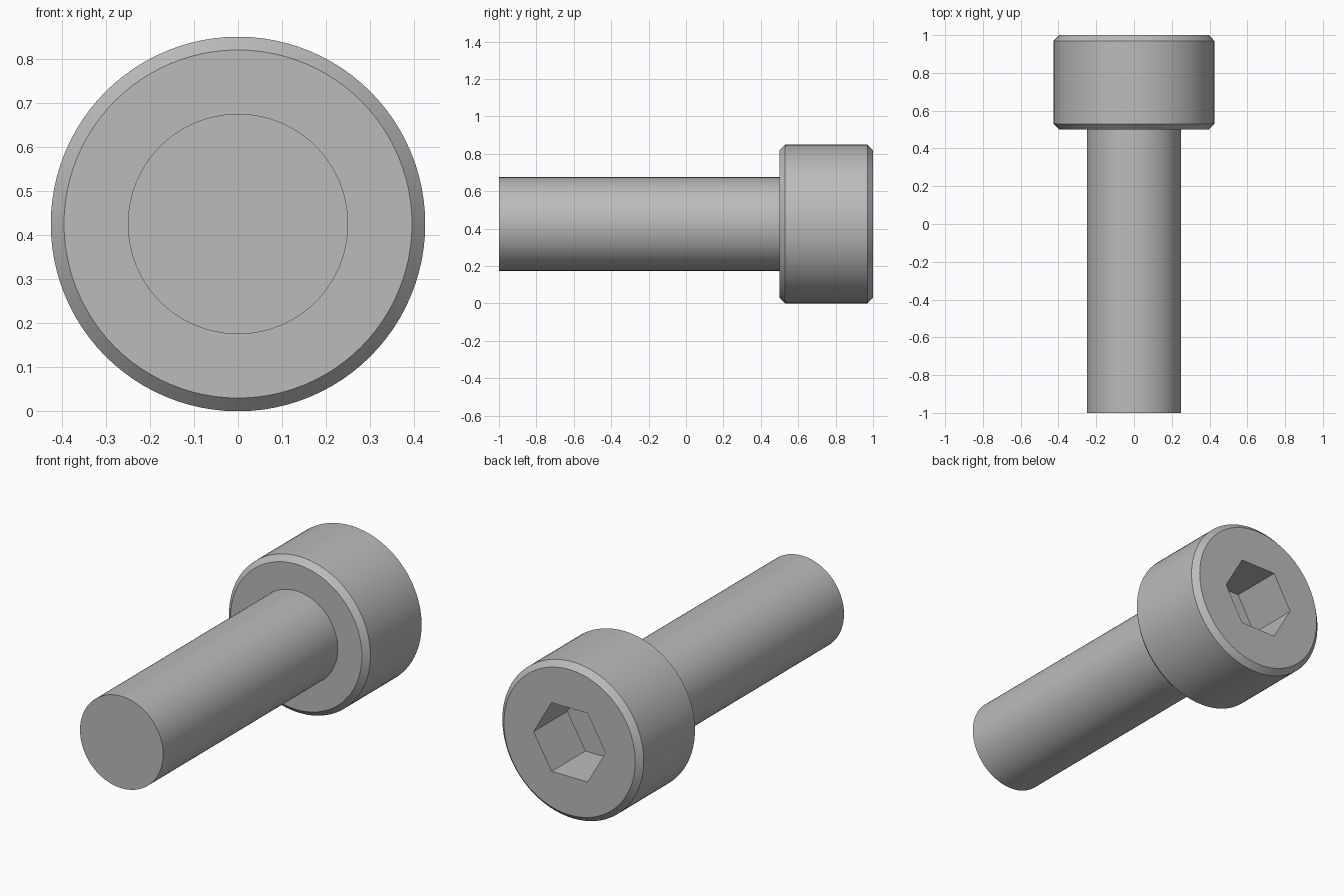
import bpy
import bmesh
from math import cos, sin, pi, radians

SEGMENTS = 96          # multiple of six, so hexagon corners fall on vertices
AXIS_HEIGHT = 0.425

old = bpy.data.objects.get("Cube")
if old:
    bpy.data.objects.remove(old, do_unlink=True)

steel = bpy.data.materials.new("steel grey")
steel.use_nodes = True
grey = (0.5, 0.5, 0.5, 1.0)
steel.diffuse_color = grey
steel.node_tree.nodes["Principled BSDF"].inputs["Base Color"].default_value = grey


def circle(radius):
    return lambda t: radius


def hexagon(corner_radius):
    # Corners point along +x and -x, flats face up and down
    return lambda t: corner_radius * cos(pi / 6) / cos(t % (pi / 3) - pi / 6)


def loft(name, sections):
    """Skin a list of (outline, y) sections along the y axis and cap both ends."""
    bm = bmesh.new()
    rings = []
    for outline, y in sections:
        angles = [2 * pi * i / SEGMENTS for i in range(SEGMENTS)]
        rings.append([bm.verts.new((outline(t) * cos(t), y, outline(t) * sin(t)))
                      for t in angles])
    for a, b in zip(rings, rings[1:]):
        for i in range(SEGMENTS):
            j = (i + 1) % SEGMENTS
            bm.faces.new((a[i], a[j], b[j], b[i]))
    bm.faces.new(rings[0])
    bm.faces.new(rings[-1])
    bmesh.ops.recalc_face_normals(bm, faces=bm.faces)
    mesh = bpy.data.meshes.new(name)
    bm.to_mesh(mesh)
    bm.free()
    mesh.materials.append(steel)
    obj = bpy.data.objects.new(name, mesh)
    obj.location.z = AXIS_HEIGHT
    bpy.context.collection.objects.link(obj)
    bpy.ops.object.select_all(action="DESELECT")
    obj.select_set(True)
    bpy.context.view_layer.objects.active = obj
    bpy.ops.object.shade_smooth_by_angle(angle=radians(30))
    return obj


# Plain shaft, seated slightly inside the head
loft("shaft", [(circle(0.25), -1.0), (circle(0.25), 0.55)])

# Chamfered cylindrical head with a hexagonal socket sunk into its back face
loft("head", [
    (circle(0.395), 0.5),
    (circle(0.425), 0.53),
    (circle(0.425), 0.97),
    (circle(0.395), 1.0),
    (hexagon(0.216), 1.0),
    (hexagon(0.216), 0.71),
])
